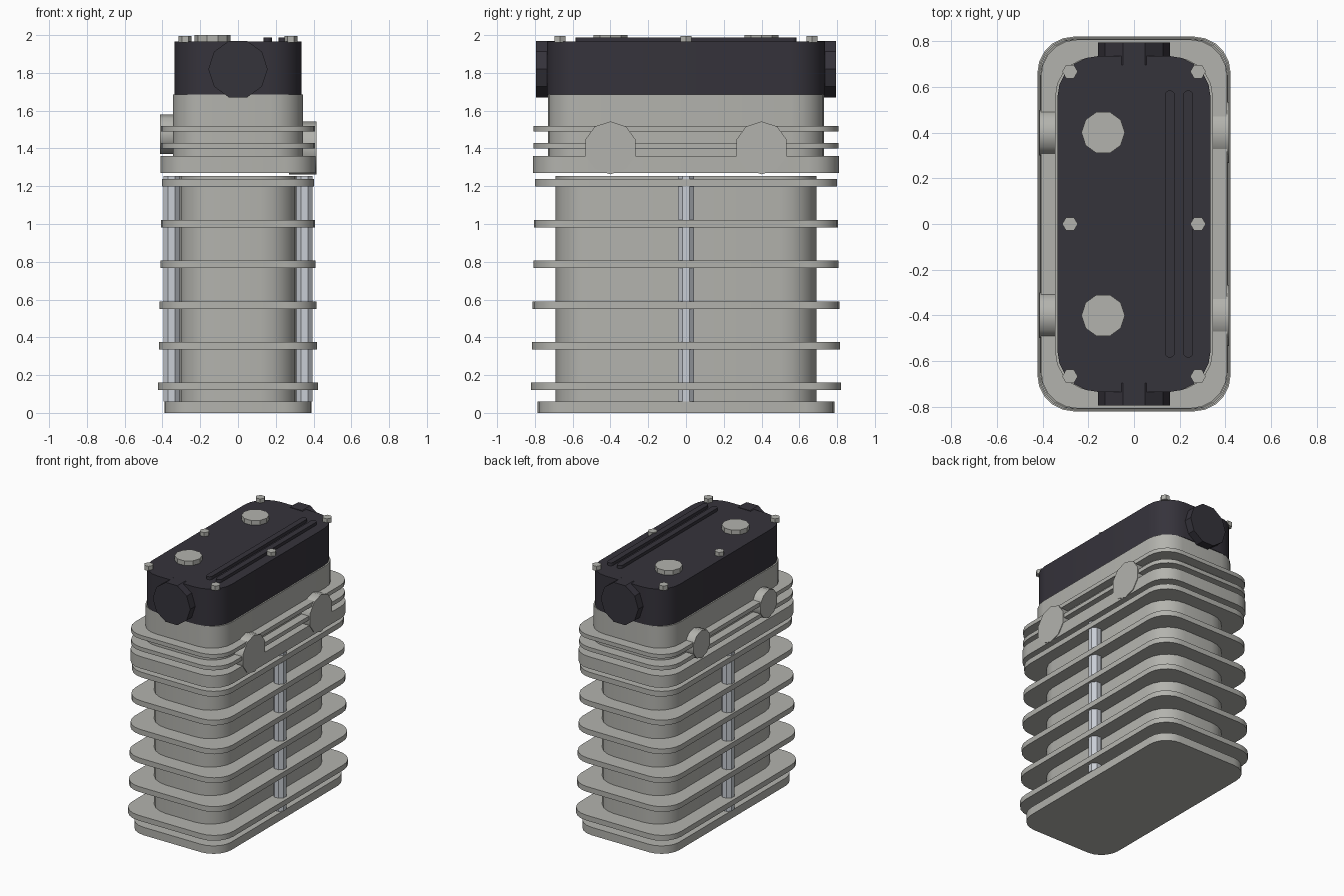
import bpy, bmesh
from math import sin, cos, pi, radians
from mathutils import Matrix, Vector

if "Cube" in bpy.data.objects:
    bpy.data.objects.remove(bpy.data.objects["Cube"], do_unlink=True)


def material(name, rgb):
    m = bpy.data.materials.new(name)
    m.use_nodes = True
    m.diffuse_color = (*rgb, 1)
    m.node_tree.nodes["Principled BSDF"].inputs["Base Color"].default_value = (*rgb, 1)
    return m


ALLOY = material("cast alloy grey", (0.45, 0.45, 0.42))
DARK = material("charcoal", (0.036, 0.033, 0.044))
STEEL = material("pale steel", (0.58, 0.61, 0.66))


def rounded(hx, hy, r, seg=5):
    """Rounded rectangle outline."""
    pts = []
    for q, (sx, sy) in enumerate([(1, 1), (-1, 1), (-1, -1), (1, -1)]):
        for i in range(seg + 1):
            a = pi / 2 * (q + i / seg)
            pts.append((sx * (hx - r) + r * cos(a), sy * (hy - r) + r * sin(a)))
    return pts


def polygon(r, sides, turn=0):
    return [(r * cos(turn + 2 * pi * i / sides), r * sin(turn + 2 * pi * i / sides))
            for i in range(sides)]


def extrude(name, outline, depth, mat, origin, axis="Z", angle=35):
    """Prism that starts at origin and grows along the named axis."""
    bm = bmesh.new()
    face = bm.faces.new([bm.verts.new((x, y, 0)) for x, y in outline])
    top = bmesh.ops.extrude_face_region(bm, geom=[face])["geom"]
    bmesh.ops.translate(bm, vec=(0, 0, depth),
                        verts=[v for v in top if isinstance(v, bmesh.types.BMVert)])
    bmesh.ops.recalc_face_normals(bm, faces=bm.faces)
    turn = {"Z": Matrix(), "X": Matrix.Rotation(pi / 2, 4, "Y"),
            "Y": Matrix.Rotation(-pi / 2, 4, "X")}[axis]
    bm.transform(Matrix.Translation(Vector(origin)) @ turn)
    mesh = bpy.data.meshes.new(name)
    bm.to_mesh(mesh)
    bm.free()
    mesh.materials.append(mat)
    ob = bpy.data.objects.new(name, mesh)
    bpy.context.collection.objects.link(ob)
    bpy.ops.object.select_all(action="DESELECT")
    ob.select_set(True)
    bpy.context.view_layer.objects.active = ob
    bpy.ops.object.shade_smooth_by_angle(angle=radians(angle))
    return ob


def slab(name, hx, hy, r, z0, z1, mat=ALLOY):
    return extrude(name, rounded(hx, hy, r), z1 - z0, mat, (0, 0, z0))


# Barrel block: foot, body and six cooling fins that shrink upwards
slab("barrel_foot", 0.39, 0.785, 0.15, 0, 0.06)
slab("barrel_body", 0.31, 0.69, 0.19, 0.06, 1.255)
for i in range(6):
    z = 0.14 + 0.2155 * i
    slab(f"barrel_fin_{i + 1}", 0.423 - 0.004 * i, 0.82 - 0.004 * i, 0.16, z - 0.02, z + 0.02)

# Stud on each side of the barrel
for side, x in (("left", 0.352), ("right", -0.352)):
    extrude(f"stud_{side}", polygon(0.047, 8, pi / 8), 1.195, STEEL, (x, 0, 0.06))

# Head: flange, core and two fins
slab("head_flange", 0.41, 0.81, 0.16, 1.27, 1.36)
slab("head_core", 0.345, 0.73, 0.17, 1.36, 1.685)
slab("head_fin_lower", 0.407, 0.807, 0.16, 1.40, 1.43)
slab("head_fin_upper", 0.407, 0.807, 0.16, 1.49, 1.52)

# Ports: large pair on the left, smaller pair on the right
for end, y in (("front", -0.4), ("back", 0.4)):
    extrude(f"large_port_{end}", polygon(0.14, 10, 0), 0.145, ALLOY,
            (0.27, y, 1.403), "X", 40)
    extrude(f"small_port_{end}", polygon(0.105, 10, 0), 0.145, ALLOY,
            (-0.413, y, 1.475), "X", 40)

# Dark valve cover with a round lid at each end
slab("valve_cover", 0.335, 0.735, 0.18, 1.685, 1.965, DARK)
for end, y in (("front", -0.795), ("back", 0.695)):
    extrude(f"end_lid_{end}", polygon(0.157, 10, 0), 0.10, DARK, (0, y, 1.82), "Y", 30)

# Cover top: ribs, filler caps and bolts
for i, x in enumerate((0.157, 0.237)):
    extrude(f"cover_rib_{i + 1}", rounded(0.022, 0.585, 0.0215, 3), 0.025, DARK,
            (x, 0, 1.963))
for y in (-0.4, 0.4):
    extrude("filler_cap", polygon(0.095, 10), 0.037, ALLOY, (-0.135, y, 1.963))
for x in (-0.28, 0.28):
    for y in (-0.667, 0, 0.667):
        extrude("cover_bolt", polygon(0.034, 6), 0.035, ALLOY, (x, y, 1.96))
